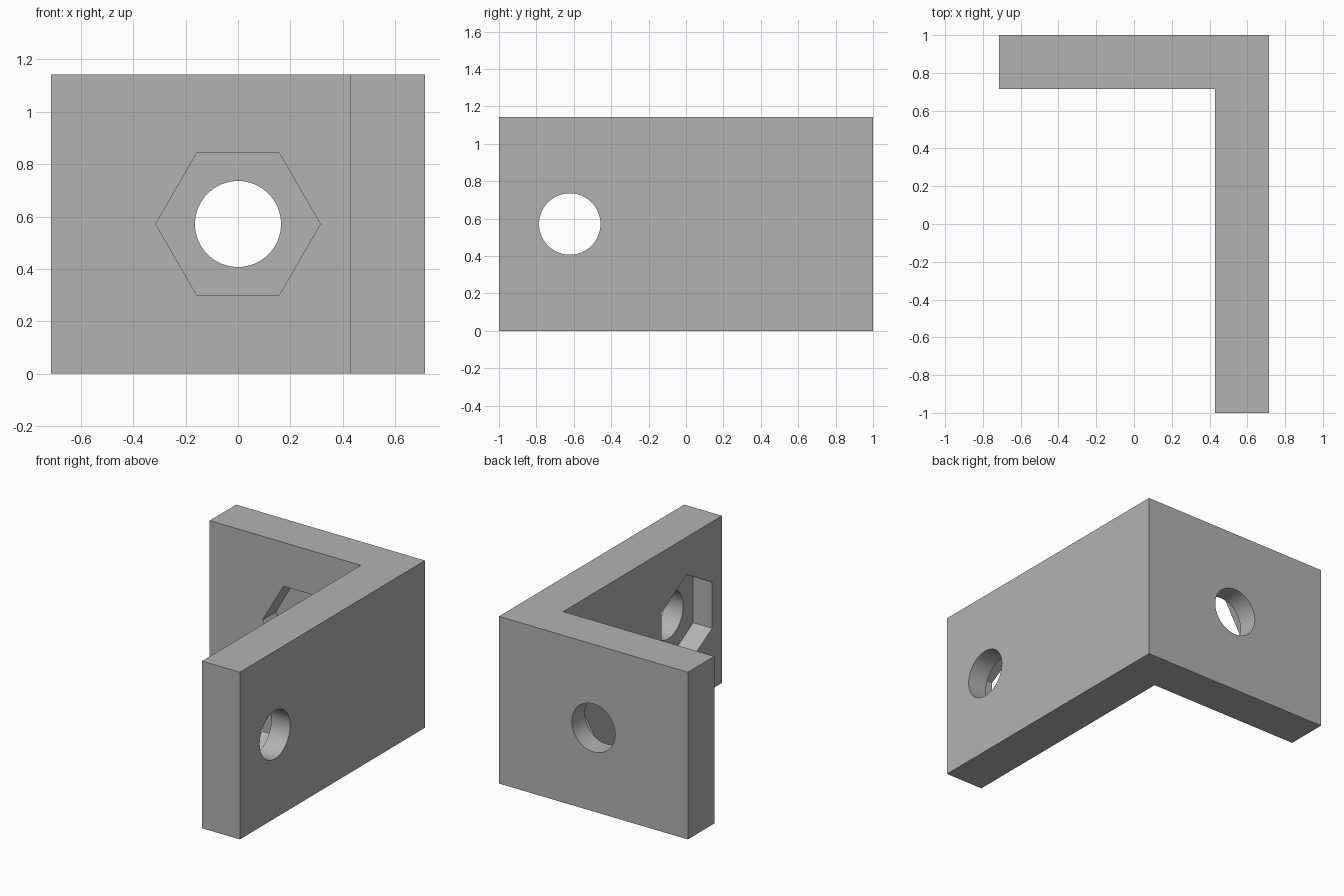
import bpy
import bmesh
from math import radians
from mathutils import Matrix

if "Cube" in bpy.data.objects:
    bpy.data.objects.remove(bpy.data.objects["Cube"], do_unlink=True)

MM = 1 / 14                      # model is 20 x 28 x 16 small units
X, Y, H, T = 10 * MM, 14 * MM, 16 * MM, 4 * MM
POCKET = 2 * MM

grey = bpy.data.materials.new("plain grey")
grey.use_nodes = True
grey.diffuse_color = (0.45, 0.45, 0.45, 1)
grey.node_tree.nodes["Principled BSDF"].inputs["Base Color"].default_value = (0.45, 0.45, 0.45, 1)


def add_object(name, bm):
    bmesh.ops.recalc_face_normals(bm, faces=bm.faces)
    mesh = bpy.data.meshes.new(name)
    bm.to_mesh(mesh)
    bm.free()
    mesh.materials.append(grey)
    obj = bpy.data.objects.new(name, mesh)
    bpy.context.collection.objects.link(obj)
    return obj


def prism_cutter(name, sides, radius, depth, centre, turn):
    """Prism centred on a point, its axis turned from z by the given matrix."""
    bm = bmesh.new()
    bmesh.ops.create_cone(bm, cap_ends=True, segments=sides, radius1=radius, radius2=radius,
                          depth=depth, matrix=Matrix.Translation(centre) @ turn)
    obj = add_object(name, bm)
    obj.hide_render = True
    return obj


# L-shaped bracket body, extruded upward
bm = bmesh.new()
outline = [(-X, Y), (-X, Y - T), (X - T, Y - T), (X - T, -Y), (X, -Y), (X, Y)]
base = bm.faces.new([bm.verts.new((x, y, 0)) for x, y in outline])
top = bmesh.ops.extrude_face_region(bm, geom=[base])["geom"]
bmesh.ops.translate(bm, vec=(0, 0, H), verts=[v for v in top if isinstance(v, bmesh.types.BMVert)])
bracket = add_object("corner_bracket", bm)

# Bolt holes and hexagonal nut pockets opening on the inner faces
along_y = Matrix.Rotation(radians(90), 4, "X")
along_x = Matrix.Rotation(radians(90), 4, "Y")
hole_y = -Y + 5.3 * MM
turn_hex_y = along_y @ Matrix.Rotation(radians(90), 4, "Z")
cutters = [
    prism_cutter("short_arm_hole", 64, 2.3 * MM, 3 * T, (0, Y - T / 2, H / 2), along_y),
    prism_cutter("long_arm_hole", 64, 2.3 * MM, 3 * T, (X - T / 2, hole_y, H / 2), along_x),
    prism_cutter("short_arm_pocket", 6, 4.4 * MM, 2 * POCKET, (0, Y - T, H / 2), turn_hex_y),
    prism_cutter("long_arm_pocket", 6, 4.4 * MM, 2 * POCKET, (X - T, hole_y, H / 2), along_x),
]

# Hexagon points face sideways on the short arm and up and down on the long arm
for cutter, axis in zip(cutters[2:], (0, 2)):
    centre = sum((v.co for v in cutter.data.vertices), cutter.data.vertices[0].co * 0) / 12
    reach = max(abs((v.co - centre)[axis]) for v in cutter.data.vertices)
    if reach < 4.2 * MM:
        spin = Matrix.Rotation(radians(30), 4, "Y" if axis == 0 else "X")
        cutter.data.transform(Matrix.Translation(centre) @ spin @ Matrix.Translation(-centre))

for cutter in cutters:
    mod = bracket.modifiers.new(cutter.name, "BOOLEAN")
    mod.operation = "DIFFERENCE"
    mod.solver = "EXACT"
    mod.object = cutter

bpy.context.view_layer.objects.active = bracket
bracket.select_set(True)
for mod in list(bracket.modifiers):
    bpy.ops.object.modifier_apply(modifier=mod.name)
for cutter in cutters:
    bpy.data.objects.remove(cutter, do_unlink=True)

bpy.ops.object.shade_smooth_by_angle(angle=radians(30))
